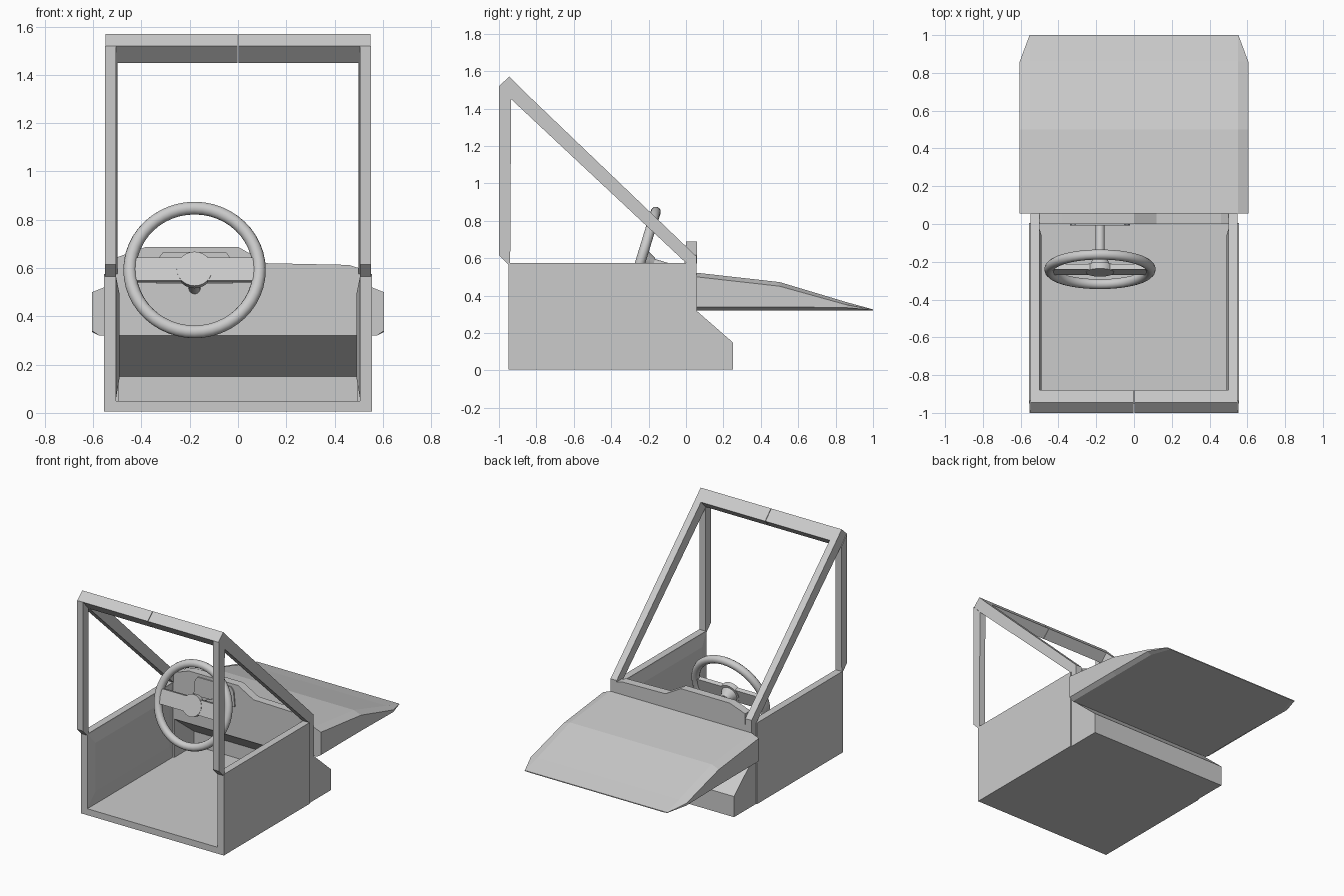
import bpy, bmesh, math
from mathutils import Matrix, Vector

cube = bpy.data.objects.get("Cube")
if cube:
    bpy.data.objects.remove(cube, do_unlink=True)

grey = bpy.data.materials.new("light_grey")
grey.use_nodes = True
COLOUR = (0.6, 0.6, 0.6, 1)
grey.diffuse_color = COLOUR
grey.node_tree.nodes["Principled BSDF"].inputs["Base Color"].default_value = COLOUR


def finish(name, bm, smooth=False):
    bmesh.ops.recalc_face_normals(bm, faces=bm.faces)
    mesh = bpy.data.meshes.new(name)
    bm.to_mesh(mesh)
    bm.free()
    mesh.materials.append(grey)
    ob = bpy.data.objects.new(name, mesh)
    bpy.context.collection.objects.link(ob)
    if smooth:
        bpy.ops.object.select_all(action='DESELECT')
        ob.select_set(True)
        bpy.context.view_layer.objects.active = ob
        bpy.ops.object.shade_smooth_by_angle(angle=math.radians(40))
    return ob


def loft(name, rings):
    """Skin matching rings of points and cap both ends."""
    bm = bmesh.new()
    vs = [[bm.verts.new(p) for p in ring] for ring in rings]
    n = len(vs[0])
    for a, b in zip(vs, vs[1:]):
        for i in range(n):
            bm.faces.new((a[i], a[(i + 1) % n], b[(i + 1) % n], b[i]))
    bm.faces.new(vs[0])
    bm.faces.new(vs[-1])
    return finish(name, bm)


def prism_x(name, x0, x1, yz):
    return loft(name, [[(x, y, z) for y, z in yz] for x in (x0, x1)])


def prism_y(name, y0, y1, xz):
    return loft(name, [[(x, y, z) for x, z in xz] for y in (y0, y1)])


def rect(a0, a1, b0, b1):
    return [(a0, b0), (a1, b0), (a1, b1), (a0, b1)]


# Cab floor and the shell of the footwell
prism_x("floor", -0.555, 0.555, rect(-0.95, 0.0, 0.005, 0.05))
prism_x("footwell_shell", -0.5, 0.5, [
    (0, 0.005), (0.25, 0.005), (0.25, 0.15), (0.055, 0.32), (0.055, 0.58),
    (0, 0.58), (0, 0.32), (0.22, 0.15), (0.22, 0.05), (0, 0.05)])

# Parts repeated on both sides
for side, s in (("left", 1), ("right", -1)):
    prism_x(side + "_wall", s * 0.505, s * 0.555, rect(-0.95, 0.005, 0.005, 0.575))
    loft(side + "_inner_panel", [
        [(s * 0.507, y, z) for y, z in rect(-0.95, 0, 0.05, 0.575)],
        [(s * 0.49, y, z) for y, z in rect(-0.88, -0.06, 0.15, 0.49)]])
    prism_x(side + "_footwell_side", s * 0.495, s * 0.548, [
        (0, 0.005), (0.25, 0.005), (0.25, 0.15), (0.055, 0.32),
        (0.055, 0.575), (0, 0.575)])
    prism_x(side + "_upright_post", s * 0.505, s * 0.552, [
        (-1, 1.52), (-1, 0.615), (-0.95, 0.565), (-0.94, 0.575), (-0.935, 1.45)])
    prism_x(side + "_sloping_pillar", s * 0.5, s * 0.548, [
        (-1, 1.52), (-0.945, 1.57), (-0.88, 1.505), (0.055, 0.61),
        (0.055, 0.57), (0, 0.575), (-0.935, 1.45)])
    prism_x(side + "_roof_bar", s * 0.0015, s * 0.505, [
        (-1, 1.52), (-0.945, 1.57), (-0.88, 1.505), (-0.935, 1.45)])

# Dashboard with its raised hump and instrument plate
prism_y("dashboard", 0, 0.058, [
    (-0.5, 0.57), (-0.5, 0.645), (-0.38, 0.688), (0, 0.688),
    (0.12, 0.62), (0.46, 0.613), (0.5, 0.6), (0.5, 0.57)])
prism_y("instrument_plate", -0.008, 0.002, [
    (-0.34, 0.535), (-0.33, 0.64), (-0.31, 0.667),
    (-0.05, 0.667), (-0.03, 0.64), (-0.02, 0.535)])

# Wedge-shaped bonnet
rings = []
for y, w_top, w_side, top, edge, low in (
        (0.055, 0.55, 0.605, 0.522, 0.5, 0.34),
        (0.5, 0.55, 0.605, 0.472, 0.45, 0.34),
        (0.86, 0.55, 0.605, 0.364, 0.35, 0.335),
        (1.0, 0.55, 0.553, 0.326, 0.324, 0.322)):
    half = [(w_top, top), (w_side, edge), (w_side, low), (w_side - 0.03, 0.32)]
    rings.append([(x, y, z) for x, z in half]
                 + [(-x, y, z) for x, z in reversed(half)])
loft("bonnet", rings)

# Steering wheel, built flat and tilted into place
TILT = (Matrix.Translation((-0.18, -0.24, 0.592))
        @ Matrix.Rotation(math.radians(73), 4, 'X'))


def tilted(ob):
    ob.data.transform(TILT)
    return ob


def disc(name, r1, r2, z0, z1, segments=24):
    bm = bmesh.new()
    bmesh.ops.create_cone(bm, cap_ends=True, segments=segments, radius1=r1,
                          radius2=r2, depth=z1 - z0,
                          matrix=Matrix.Translation((0, 0, (z0 + z1) / 2)))
    return tilted(finish(name, bm, smooth=True))


bm = bmesh.new()
SEG, TUBE = 48, 12
loops = []
for i in range(SEG):
    turn = Matrix.Rotation(math.tau * i / SEG, 3, 'Z')
    loops.append([bm.verts.new(turn @ Vector((
        0.268 + 0.027 * math.cos(math.tau * j / TUBE), 0,
        0.027 * math.sin(math.tau * j / TUBE)))) for j in range(TUBE)])
for i in range(SEG):
    a, b = loops[i], loops[(i + 1) % SEG]
    for j in range(TUBE):
        k = (j + 1) % TUBE
        bm.faces.new((a[j], b[j], b[k], a[k]))
tilted(finish("steering_wheel_rim", bm, smooth=True))

tilted(prism_y("steering_wheel_spokes", -0.05, 0.05, rect(-0.255, 0.255, -0.015, 0.015)))
disc("steering_wheel_hub", 0.074, 0.074, -0.018, 0.018)
disc("steering_hub_back", 0.03, 0.06, -0.07, -0.015)
disc("steering_column", 0.025, 0.025, -0.27, -0.01, 16)
